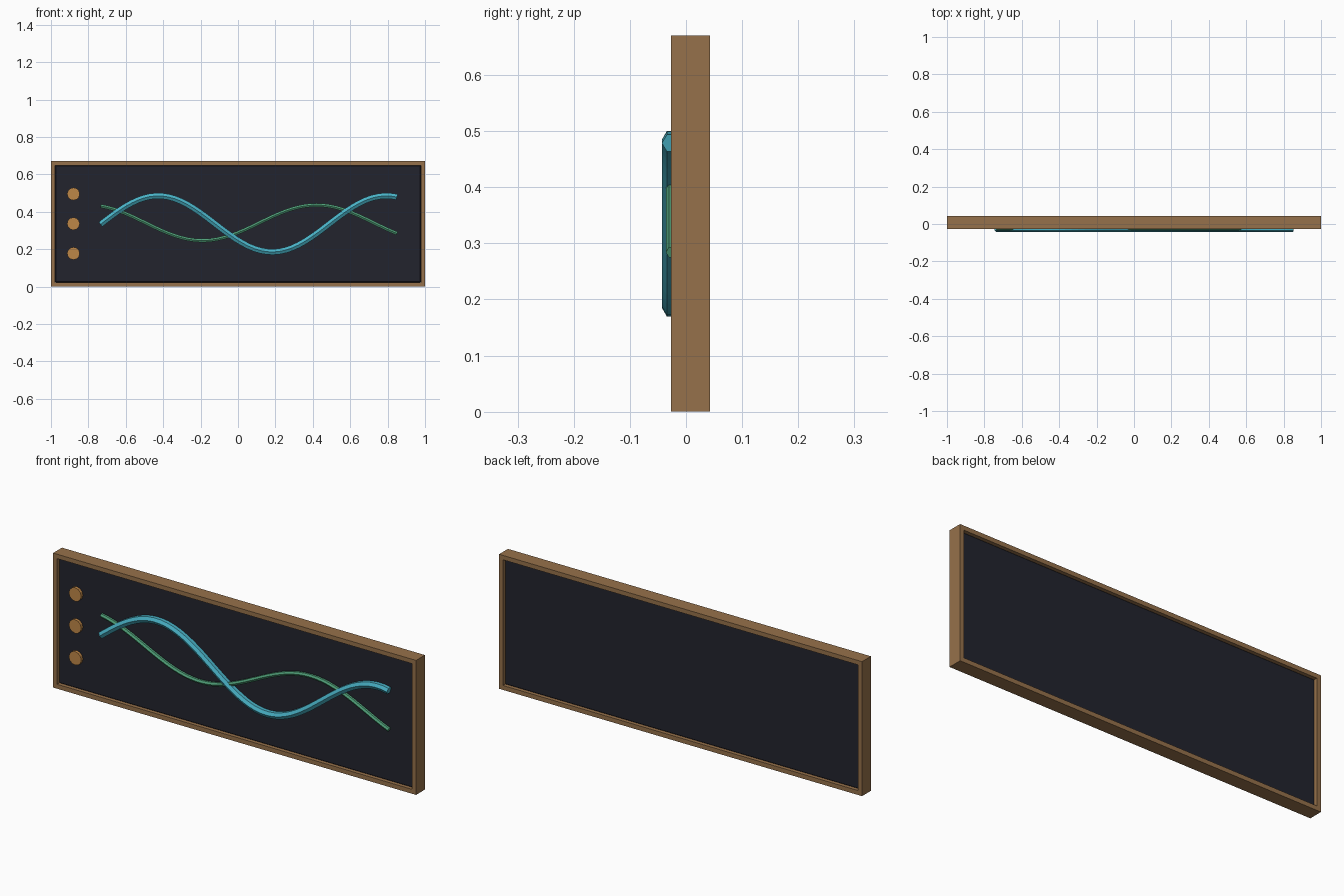
import bpy, bmesh, math
from mathutils import Matrix, Vector

if "Cube" in bpy.data.objects:
    bpy.data.objects.remove(bpy.data.objects["Cube"])


def material(name, rgb):
    m = bpy.data.materials.new(name)
    m.diffuse_color = (*rgb, 1)
    m.use_nodes = True
    m.node_tree.nodes["Principled BSDF"].inputs["Base Color"].default_value = m.diffuse_color
    return m


WOOD = material("brown wood", (0.305, 0.165, 0.069))
DARK = material("dark slate", (0.016, 0.017, 0.027))
BRASS = material("brass", (0.515, 0.242, 0.064))
TEAL = material("teal", (0.066, 0.44, 0.56))
GREEN = material("green", (0.08, 0.352, 0.19))


def finish(name, bm, mat):
    bmesh.ops.recalc_face_normals(bm, faces=bm.faces)
    me = bpy.data.meshes.new(name)
    bm.to_mesh(me)
    bm.free()
    me.materials.append(mat)
    ob = bpy.data.objects.new(name, me)
    bpy.context.collection.objects.link(ob)
    return ob


# Mitred frame: a rectangular profile carried round the four corners
def frame(name, height, bar, y0, y1):
    bm = bmesh.new()
    rings = []
    for sx, sz in ((-1, -1), (1, -1), (1, 1), (-1, 1)):
        ring = []
        for inset, y in ((0, y0), (bar, y0), (bar, y1), (0, y1)):
            ring.append(bm.verts.new((sx * (1 - inset), y,
                                      height / 2 + sz * (height / 2 - inset))))
        rings.append(ring)
    for i in range(4):
        a, b = rings[i], rings[(i + 1) % 4]
        for j in range(4):
            k = (j + 1) % 4
            bm.faces.new((a[j], a[k], b[k], b[j]))
    finish(name, bm, WOOD)


# Wavy rod: hexagonal section swept along a sine path
def wave_rod(name, radius, mid, amp, peak_x, period, mat, steps=48, sides=6):
    bm = bmesh.new()
    x0, x1, y = -0.735, 0.85, -0.025
    w = 2 * math.pi / period
    rings = []
    for i in range(steps + 1):
        x = x0 + (x1 - x0) * i / steps
        p = Vector((x, y, mid + amp * math.cos(w * (x - peak_x))))
        tangent = Vector((1, 0, -amp * w * math.sin(w * (x - peak_x)))).normalized()
        out = Vector((0, -1, 0))
        up = tangent.cross(out)
        angles = [2 * math.pi * j / sides for j in range(sides)]
        rings.append([bm.verts.new(p + radius * (out * math.cos(a) + up * math.sin(a)))
                      for a in angles])
    for a, b in zip(rings, rings[1:]):
        for j in range(sides):
            k = (j + 1) % sides
            bm.faces.new((a[j], a[k], b[k], b[j]))
    bm.faces.new(rings[0])
    bm.faces.new(rings[-1])
    finish(name, bm, mat)


frame("frame", 0.67, 0.022, -0.027, 0.043)

# Recessed panel with a slight chamfer
bm = bmesh.new()
bmesh.ops.create_cube(bm, size=1, matrix=Matrix.Translation((0, 0.008, 0.335))
                      @ Matrix.Diagonal((1.96, 0.04, 0.63, 1)))
bmesh.ops.bevel(bm, geom=bm.edges[:], offset=0.006, segments=1, affect='EDGES')
finish("panel", bm, DARK)

# Three round buttons in a column
for i in range(3):
    bm = bmesh.new()
    bmesh.ops.create_cone(bm, cap_ends=True, segments=12, radius1=0.034, radius2=0.034,
                          depth=0.018,
                          matrix=Matrix.Translation((-0.88, -0.017, 0.177 + 0.159 * i))
                          @ Matrix.Rotation(math.pi / 2, 4, 'X'))
    finish(f"button_{i + 1}", bm, BRASS)

# Two crossing waves
wave_rod("teal_wave", 0.018, 0.335, 0.15, -0.427, 1.22, TEAL)
wave_rod("green_wave", 0.011, 0.341, 0.095, 0.42, 1.22, GREEN)
